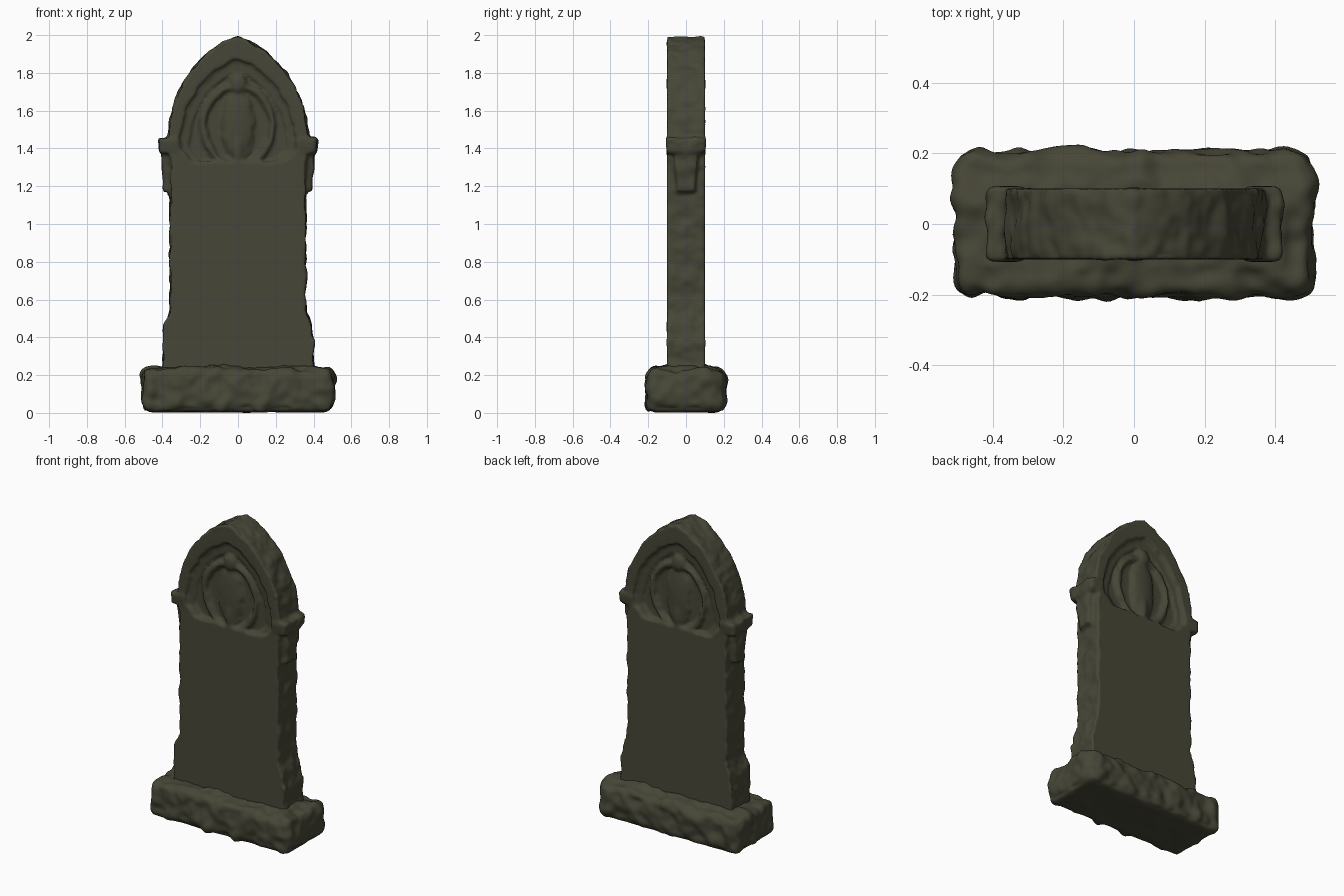
import bpy, bmesh, math
from mathutils import Vector, noise

if "Cube" in bpy.data.objects:
    bpy.data.objects.remove(bpy.data.objects["Cube"])

stone = bpy.data.materials.new("dark mossy stone")
stone.diffuse_color = (0.062, 0.061, 0.038, 1)
stone.use_nodes = True
stone.node_tree.nodes["Principled BSDF"].inputs["Base Color"].default_value = stone.diffuse_color

ARCH = [(0.372, 1.44), (0.362, 1.55), (0.325, 1.68), (0.25, 1.81),
        (0.155, 1.91), (0.06, 1.97), (0.0, 1.995)]


def make_object(name, bm):
    bmesh.ops.recalc_face_normals(bm, faces=bm.faces)
    me = bpy.data.meshes.new(name)
    bm.to_mesh(me)
    bm.free()
    ob = bpy.data.objects.new(name, me)
    bpy.context.collection.objects.link(ob)
    me.materials.append(stone)
    return ob


def extrude_profile(name, half, y0, y1):
    """Mirror a half outline (bottom to apex) and extrude it along y."""
    pts = half + [(-x, z) for x, z in reversed(half) if x > 0]
    bm = bmesh.new()
    face = bm.faces.new([bm.verts.new((x, y0, z)) for x, z in pts])
    out = bmesh.ops.extrude_face_region(bm, geom=[face])
    moved = [v for v in out["geom"] if isinstance(v, bmesh.types.BMVert)]
    bmesh.ops.translate(bm, verts=moved, vec=(0, y1 - y0, 0))
    return make_object(name, bm)


def block(name, center, half, bevel=0.0, taper=1.0):
    """Box whose lower end is scaled by taper."""
    bm = bmesh.new()
    bmesh.ops.create_cube(bm, size=2)
    for v in bm.verts:
        t = taper if v.co.z < 0 else 1
        v.co = Vector((v.co.x * half[0] * t, v.co.y * half[1] * t, v.co.z * half[2])) + Vector(center)
    if bevel:
        bmesh.ops.bevel(bm, geom=bm.edges[:], offset=bevel, segments=4, profile=0.5, affect='EDGES')
    return make_object(name, bm)


def blob(name, center, radii):
    bm = bmesh.new()
    bmesh.ops.create_uvsphere(bm, u_segments=24, v_segments=16, radius=1)
    for v in bm.verts:
        v.co = Vector([v.co[i] * radii[i] + center[i] for i in range(3)])
    return make_object(name, bm)


def ring(name, center, rx, rz, thick, y_squash=1.0):
    """Pointed oval moulding lying in the xz plane."""
    bm = bmesh.new()
    n, m = 48, 10
    rows = []
    for i in range(n):
        a = 2 * math.pi * i / n
        row = []
        for j in range(m):
            b = 2 * math.pi * j / m
            r = thick * math.cos(b)
            row.append(bm.verts.new((center[0] + (rx + r) * math.cos(a),
                                     center[1] + thick * y_squash * math.sin(b),
                                     center[2] + (rz + r) * math.sin(a))))
        rows.append(row)
    for i in range(n):
        p, q = rows[i], rows[(i + 1) % n]
        for j in range(m):
            k = (j + 1) % m
            bm.faces.new((p[j], q[j], q[k], p[k]))
    return make_object(name, bm)


def apply_modifiers(ob):
    dg = bpy.context.evaluated_depsgraph_get()
    me = bpy.data.meshes.new_from_object(ob.evaluated_get(dg))
    ob.modifiers.clear()
    ob.data = me


def weather(ob, voxel, amount, freq, smooth, protect_y):
    """Fuse into one skin, soften, then chip the exposed edges with noise."""
    rm = ob.modifiers.new("fuse", 'REMESH')
    rm.mode, rm.voxel_size = 'VOXEL', voxel
    sm = ob.modifiers.new("soften", 'SMOOTH')
    sm.factor, sm.iterations = 0.5, smooth
    apply_modifiers(ob)
    me = ob.data
    normals = [v.normal.copy() for v in me.vertices]
    for v, n in zip(me.vertices, normals):
        w = 1 - abs(n.y) ** 4 if protect_y else 1
        if n.z < -0.8:
            w *= 0.2
        d = noise.noise(v.co * freq) + 0.5 * noise.noise(v.co * freq * 2.2)
        v.co += n * d * amount * w
    me.materials.clear()
    me.materials.append(stone)
    for p in me.polygons:
        p.material_index = 0
        p.use_smooth = True


# slab with flared foot and pointed arch
slab = extrude_profile("headstone", [(0.402, 0.15), (0.4, 0.36), (0.385, 0.46), (0.36, 0.54),
                                     (0.357, 1.4)] + ARCH, -0.1, 0.1)

# stepped arch recesses cut on both faces
cutters = []
for s in (-1, 1):
    for sx, depth in ((0.84, 0.022), (0.72, 0.036)):
        half = [(0.36 * sx - 0.06, 1.33)]
        half += [(x * sx, 1.4 + (z - 1.44) * (sx + 0.02)) for x, z in ARCH]
        c = extrude_profile("recess_cutter", half, s * 0.15, s * (0.1 - depth))
        c.hide_render = True
        mod = slab.modifiers.new("recess", 'BOOLEAN')
        mod.operation, mod.object, mod.solver = 'DIFFERENCE', c, 'EXACT'
        cutters.append(c)
apply_modifiers(slab)
for c in cutters:
    bpy.data.objects.remove(c)

# capitals and hanging corbels on both sides
parts = []
for s in (-1, 1):
    parts.append(block("capital", (s * 0.362, 0, 1.415), (0.058, 0.11, 0.042), 0.015, 0.92))
    parts.append(block("corbel", (s * 0.355, 0, 1.28), (0.05, 0.065, 0.11), 0.015, 0.75))
    # carved relief: oval wreath, small head and hanging figure on each face
    y = s * 0.07
    parts.append(ring("wreath", (0, y, 1.52), 0.185, 0.21, 0.02, 1.1))
    parts.append(blob("relief_head", (0, y, 1.74), (0.05, 0.036, 0.06)))
    parts.append(blob("relief_figure", (0, y, 1.52), (0.085, 0.03, 0.2)))
    parts.append(blob("relief_drop", (0, y, 1.4), (0.04, 0.036, 0.1)))

bpy.ops.object.select_all(action='DESELECT')
for o in parts + [slab]:
    o.select_set(True)
bpy.context.view_layer.objects.active = slab
bpy.ops.object.join()
weather(slab, 0.011, 0.012, 12, 4, True)

# rough plinth with a sloped top
base = block("plinth", (0, 0, 0.122), (0.505, 0.205, 0.11), 0.045)
mound = block("plinth_top", (0, 0, 0.215), (0.43, 0.135, 0.03), 0.02, 1.12)
bpy.ops.object.select_all(action='DESELECT')
mound.select_set(True)
base.select_set(True)
bpy.context.view_layer.objects.active = base
bpy.ops.object.join()
weather(base, 0.012, 0.022, 9, 6, False)
low = min(v.co.z for v in base.data.vertices)
for v in base.data.vertices:
    v.co.z -= low * max(0, 1 - v.co.z / 0.2)
